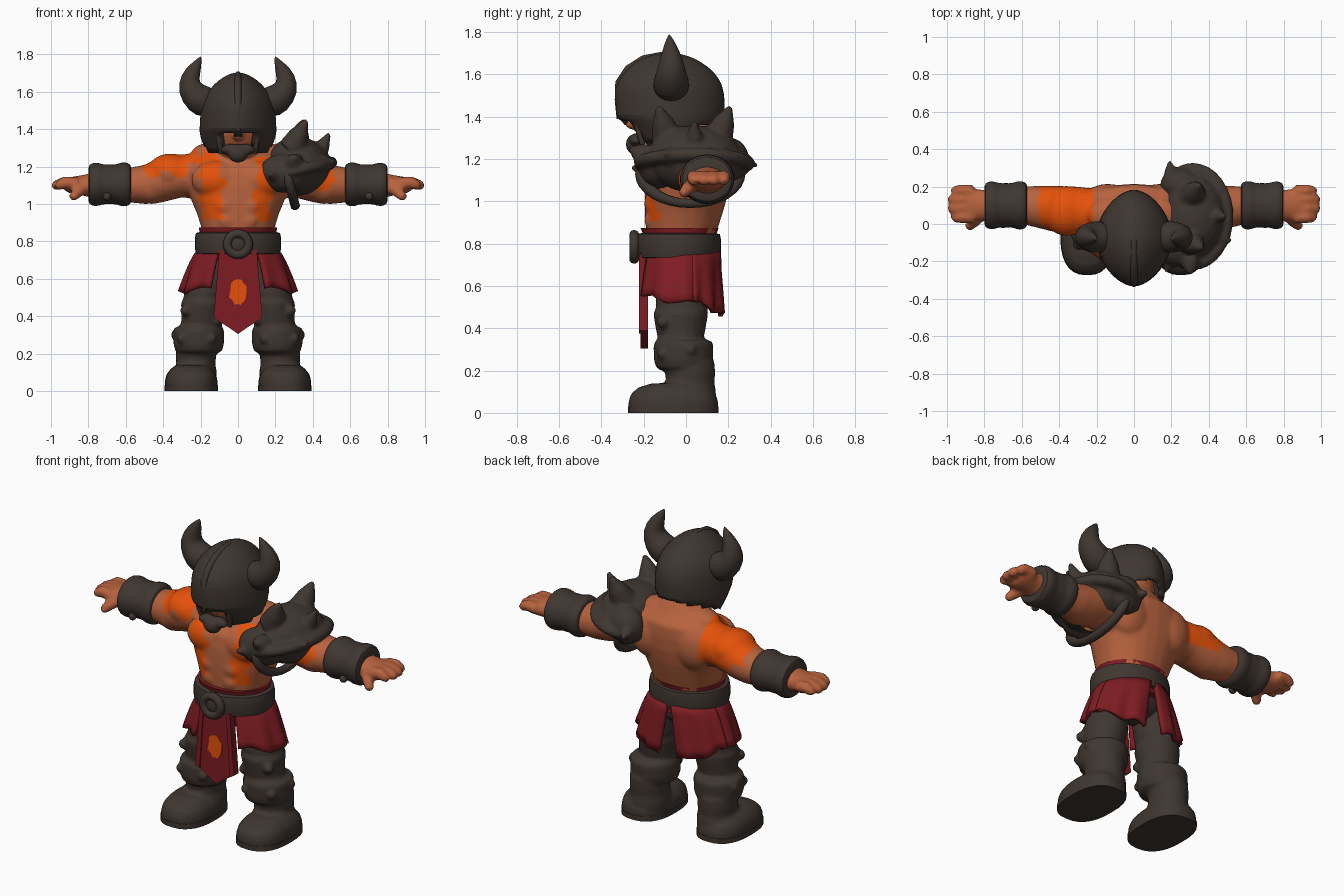
import bpy, bmesh, math
from mathutils import Vector

if "Cube" in bpy.data.objects:
    bpy.data.objects.remove(bpy.data.objects["Cube"])

pi, sin, cos = math.pi, math.sin, math.cos


def colour(name, rgb):
    m = bpy.data.materials.new(name)
    m.diffuse_color = (*rgb, 1)
    m.use_nodes = True
    m.node_tree.nodes["Principled BSDF"].inputs["Base Color"].default_value = m.diffuse_color
    return m


DARK = colour("dark_leather", (0.050, 0.037, 0.030))
SKIN = colour("skin", (0.47, 0.122, 0.048))
PAINT = colour("orange_paint", (0.78, 0.083, 0.003))
RED = colour("red_cloth", (0.21, 0.012, 0.016))


def shade(ob, angle=45):
    bpy.ops.object.select_all(action='DESELECT')
    ob.select_set(True)
    bpy.context.view_layer.objects.active = ob
    bpy.ops.object.shade_smooth_by_angle(angle=math.radians(angle))


def finish(name, bm, mat):
    bmesh.ops.recalc_face_normals(bm, faces=bm.faces)
    me = bpy.data.meshes.new(name)
    bm.to_mesh(me)
    bm.free()
    me.materials.append(mat)
    ob = bpy.data.objects.new(name, me)
    bpy.context.collection.objects.link(ob)
    shade(ob)
    return ob


def apply(ob, kind, **props):
    mod = ob.modifiers.new(kind, kind)
    for k, v in props.items():
        setattr(mod, k, v)
    bpy.context.view_layer.objects.active = ob
    bpy.ops.object.modifier_apply(modifier=mod.name)


def skin_rings(name, rings, mat, sub=0, cap=True, closed=True):
    bm = bmesh.new()
    vs = [[bm.verts.new(p) for p in r] for r in rings]
    n = len(vs[0])
    for a, b in zip(vs, vs[1:]):
        for i in range(n if closed else n - 1):
            j = (i + 1) % n
            bm.faces.new((a[i], a[j], b[j], b[i]))
    if cap:
        bm.faces.new(vs[0])
        bm.faces.new(vs[-1])
    ob = finish(name, bm, mat)
    if sub:
        apply(ob, 'SUBSURF', levels=sub)
    return ob


def loft(name, rows, mat, axis='z', n=24, power=2.0, sub=0, cap=True):
    """rows: position along axis, two centre offsets, two radii"""
    rings = []
    for h, ca, cb, ra, rb in rows:
        ring = []
        for i in range(n):
            c, s = cos(2 * pi * i / n), sin(2 * pi * i / n)
            a = ca + ra * math.copysign(abs(c) ** (2 / power), c)
            b = cb + rb * math.copysign(abs(s) ** (2 / power), s)
            ring.append((a, b, h) if axis == 'z' else (h, a, b))
        rings.append(ring)
    return skin_rings(name, rings, mat, sub, cap)


def tube(name, pts, radii, mat, ref=(0, 1, 0), n=12, sub=0):
    pts = [Vector(p) for p in pts]
    rings = []
    for i, p in enumerate(pts):
        t = (pts[min(i + 1, len(pts) - 1)] - pts[max(i - 1, 0)]).normalized()
        u = Vector(ref) - t * t.dot(Vector(ref))
        u.normalize()
        v = t.cross(u)
        rings.append([p + radii[i] * (u * cos(2 * pi * k / n) + v * sin(2 * pi * k / n)) for k in range(n)])
    return skin_rings(name, rings, mat, sub)


def place(ob, name, scale, mat):
    ob.name, ob.scale = name, scale
    ob.data.materials.append(mat)
    shade(ob)
    bpy.ops.object.transform_apply(location=True, rotation=True, scale=True)
    return ob


def ball(name, loc, size, mat, rot=(0, 0, 0)):
    bpy.ops.mesh.primitive_uv_sphere_add(segments=20, ring_count=12, location=loc, rotation=rot)
    return place(bpy.context.object, name, size, mat)


def ring(name, loc, major, minor, mat, rot=(0, 0, 0), scale=(1, 1, 1)):
    bpy.ops.mesh.primitive_torus_add(location=loc, rotation=rot, major_radius=major, minor_radius=minor,
                                     major_segments=32, minor_segments=10)
    return place(bpy.context.object, name, scale, mat)


def fuse(name, parts, voxel, smooth=3):
    bpy.ops.object.select_all(action='DESELECT')
    for p in parts:
        p.select_set(True)
    bpy.context.view_layer.objects.active = parts[0]
    bpy.ops.object.join()
    ob = bpy.context.object
    ob.name = name
    apply(ob, 'REMESH', mode='VOXEL', voxel_size=voxel)
    if smooth:
        apply(ob, 'SMOOTH', factor=0.5, iterations=smooth)
    shade(ob, 60)
    return ob


# Body: torso, head, arms and hands fused into one skin
body = [loft("torso", [(.78, 0, -.03, .18, .15), (.87, 0, -.02, .195, .17), (.95, 0, -.01, .22, .185),
                       (1.02, 0, 0, .25, .195), (1.1, 0, .01, .275, .2), (1.18, 0, .02, .28, .195),
                       (1.25, 0, .05, .24, .16), (1.3, 0, .04, .15, .12), (1.38, 0, 0, .1, .1)], SKIN, power=2.2),
        ball("head", (0, -.08, 1.42), (.155, .18, .19), SKIN), ball("nose", (0, -.26, 1.37), (.03, .03, .03), SKIN)]
for s in (1, -1):
    body.append(loft("arm", [(s * x, *r) for x, *r in [
        (.15, .06, 1.15, .12, .13), (.3, .07, 1.15, .13, .115), (.42, .08, 1.125, .125, .12),
        (.5, .09, 1.105, .115, .105), (.6, .1, 1.1, .1, .09), (.75, .1, 1.1, .085, .075),
        (.83, .1, 1.1, .085, .055), (.89, .105, 1.1, .095, .045), (.92, .105, 1.1, .085, .035)]], SKIN, 'x'))
    for loc, size in [((.115, -.11, 1.13), (.135, .085, .1)), ((.065, -.16, .99), (.06, .038, .05)),
                      ((.06, -.16, .91), (.05, .038, .045)), ((.14, .13, 1.14), (.13, .085, .14)),
                      ((.36, .07, 1.165), (.13, .135, .105)), ((.13, .05, 1.27), (.12, .09, .06)),
                      ((.46, .07, 1.09), (.1, .1, .09))]:
        body.append(ball("muscle", (s * loc[0], *loc[1:]), size, SKIN))
    for k, tip in enumerate((.975, .995, .995, .975)):
        y = .035 + k * .048
        body.append(tube("finger", [(s * .86, y, 1.11), (s * .93, y, 1.115), (s * (tip - .02), y, 1.1), (s * tip, y, 1.09)],
                         [.033, .032, .028, .014], SKIN))
    body.append(tube("thumb", [(s * .82, .05, 1.09), (s * .86, .005, 1.06), (s * .885, -.015, 1.035), (s * .89, -.02, 1.025)],
                     [.035, .03, .025, .012], SKIN, (0, 0, 1)))
skin = fuse("body", body, .011, 6)

# Body paint: patches on chest and shoulder
skin.data.materials.append(PAINT)
for f in skin.data.polygons:
    x, y, z = f.center
    w = .015 * sin(23 * z) + .01 * sin(61 * z + 40 * x)
    front = f.normal.y < -.3 and y < -.03
    lean = .03 if z > 1.14 else 0
    floor = 1.16 + .025 * sin(45 * x) if y < .1 else (1.09 if x > -.43 else 1.14)
    shoulder = -.525 + w < x < -.27 + .05 * (z > 1.22 or y > .1) and z > floor
    right_chest = front and -.19 - lean + w < x < -.075 - lean + w and .92 < z < 1.285
    left_chest = front and .095 + w < x < .16 + .3 * (z - .92) + w and .91 < z < 1.25
    left_arm = f.normal.y < 0 and .35 < x < .5 + w and 1.07 < z < 1.185
    if shoulder or right_chest or left_chest or left_arm:
        f.material_index = 1

# Helmet shell with open mouth and sloping rear rim
helmet = loft("helmet", [(1.22, 0, -.06, .14, .15), (1.27, 0, -.06, .165, .17), (1.34, 0, -.06, .2, .215),
                         (1.385, 0, -.07, .208, .24), (1.395, 0, -.075, .208, .262), (1.48, 0, -.075, .205, .262),
                         (1.55, 0, -.08, .193, .257), (1.61, 0, -.08, .158, .22), (1.66, 0, -.085, .108, .16),
                         (1.69, 0, -.085, .06, .095), (1.702, 0, -.085, .02, .03)], DARK, power=1.75, sub=1)
bm = bmesh.new()
bm.from_mesh(helmet.data)
cut = []
for f in bm.faces:
    x, y, z = f.calc_center_median()
    mouth = y < -.12 and abs(x) < .095 and z < 1.385 and not (abs(x) < .022 and z > 1.36)
    if mouth or z < 1.255 + max(0, y + .2) * .36:
        cut.append(f)
bmesh.ops.delete(bm, geom=cut, context='FACES')
bm.to_mesh(helmet.data)
bm.free()
apply(helmet, 'SOLIDIFY', thickness=.025, offset=-1)
tube("helmet_crest", [(0, -.312, 1.39), (0, -.318, 1.48), (0, -.315, 1.56), (0, -.272, 1.625), (0, -.2, 1.672), (0, -.1, 1.693),
                      (0, 0, 1.672), (0, .06, 1.64), (0, .1, 1.6)],
     [.016, .019, .02, .02, .019, .017, .014, .012, .008], DARK, (1, 0, 0))
for s in (1, -1):
    tube("brow_ridge", [(s * .01, -.315, 1.43), (s * .08, -.265, 1.47), (s * .15, -.18, 1.53)], [.018, .02, .01], DARK, (0, 0, 1))
    tube("cheek_rim", [(s * .1, -.235, 1.4), (s * .1, -.225, 1.34), (s * .09, -.205, 1.27)], [.017, .016, .012], DARK)
    tube("horn", [(s * .14, -.07, 1.53), (s * .215, -.07, 1.56), (s * .262, -.07, 1.62), (s * .258, -.07, 1.68),
                  (s * .222, -.075, 1.74), (s * .197, -.08, 1.79)], [.09, .087, .07, .052, .03, .003], DARK, n=16, sub=1)

# Beard
fuse("beard", [ball("chin_beard", (0, -.24, 1.27), (.055, .045, .05), DARK)] +
     [ball("beard_tuft", (s * .05, -.235, 1.295), (.045, .035, .025), DARK, (0, s * .3, 0)) for s in (1, -1)], .01)

# Shoulder armour with spikes and armpit strap
armour = [ball("dome", (.32, .04, 1.2), (.175, .225, .16), DARK, (0, .1, 0)),
          ring("dome_rim", (.315, .04, 1.18), .19, .032, DARK, (0, -.22, 0), (1, 1.3, 1)),
          ball("chest_plate", (.25, -.13, 1.165), (.14, .1, .105), DARK),
          ball("back_plate", (.25, .21, 1.19), (.11, .09, .11), DARK)]
for a, b, r in [((.29, -.09, 1.3), (.365, -.13, 1.45), .075), ((.31, .15, 1.3), (.35, .21, 1.45), .075),
                ((.42, .04, 1.25), (.49, .04, 1.38), .055), ((.2, .24, 1.19), (.19, .34, 1.17), .045),
                ((.3, -.2, 1.22), (.3, -.27, 1.25), .055), ((.2, -.18, 1.15), (.17, -.26, 1.16), .045),
                ((.45, -.07, 1.21), (.52, -.09, 1.23), .05), ((.44, .17, 1.21), (.5, .19, 1.23), .05),
                ((.34, .26, 1.2), (.36, .32, 1.18), .045)]:
    a, b = Vector(a), Vector(b)
    armour.append(tube("spike", [a, a.lerp(b, .5), b], [r, r * .7, r * .15], DARK, (.3, .2, 1) if abs(b.z - a.z) < .05 else (0, 1, 0)))
pauldron = fuse("shoulder_armour", armour, .012, 2)
# Keep the armour open underneath so the arm shows
bm = bmesh.new()
bm.from_mesh(pauldron.data)
low = [f for f in bm.faces if f.calc_center_median().z < 1.13 and -.02 < f.calc_center_median().y < .18]
bmesh.ops.delete(bm, geom=low, context='FACES')
bm.to_mesh(pauldron.data)
bm.free()
ring("armpit_strap", (.27, .02, 1.13), .17, .026, DARK, (0, pi / 2 - .25, 0), (.85, 1.33, 1))

# Bracers, belt and buckle
for s in (1, -1):
    loft("bracer", [(s * x, .1, 1.105, r + .012, r) for x, r in [
        (.57, .085), (.573, .108), (.6, .12), (.63, .117), (.65, .106), (.69, .108), (.72, .106), (.74, .115),
        (.77, .118), (.797, .108), (.8, .08)]], DARK, 'x', sub=1)
    ball("bracer_stud", (s * .7, .0, 1.04), (.022, .022, .022), DARK)
loft("waist_cloth", [(.7, 0, -.02, .2, .165), (.85, 0, -.03, .205, .175), (.875, 0, -.03, .21, .185)], RED)
loft("belt", [(z, 0, -.035, .2 + d, .17 + d) for z, d in [(.73, .005), (.735, .025), (.76, .03), (.82, .03), (.845, .025), (.85, .005)]], DARK, n=36)
ring("buckle", (0, -.245, .785), .056, .024, DARK, (pi / 2, 0, 0))
ball("buckle_plate", (0, -.235, .785), (.05, .025, .05), DARK)
ball("hips", (0, -.01, .68), (.17, .13, .09), DARK)

# Skirt flaps: sweeps around the hips, wavy and flaring to the hem
for s in (1, -1):
    for part, a0, a1, hem0, hem1 in [("skirt_side", 28, 112, .55, .515), ("skirt_back", 105, 176, .53, .45)]:
        rows = []
        for k in range(7):
            t = k / 6
            row = []
            for i in range(15):
                u = i / 14
                a = math.radians(a0 + (a1 - a0) * (u if part == "skirt_side" else u * (1 - .12 * t)))
                wave = .012 * t * cos(u * 5 * pi)
                z = .76 + (hem0 + (hem1 - hem0) * u - .76) * t + .012 * t * sin(u * 9)
                row.append((s * sin(a) * (.2 + .1 * t ** .7 + wave), -.02 - cos(a) * (.175 + .025 * t + wave), z))
            rows.append(row)
        flap = skin_rings(part, rows, RED, cap=False, closed=False)
        apply(flap, 'SOLIDIFY', thickness=.022, offset=0)


# Hanging front panel with border folds and emblem
def plate(name, outline, y, depth, mat):
    bm = bmesh.new()
    f = bm.faces.new([bm.verts.new((x, y, z)) for x, z in outline])
    ext = bmesh.ops.extrude_face_region(bm, geom=[f])
    for v in ext['geom']:
        if isinstance(v, bmesh.types.BMVert):
            v.co.y += depth
    return finish(name, bm, mat)


plate("front_panel", [(-.1, .76), (.1, .76), (.13, .39), (.05, .34), (0, .305), (-.05, .34), (-.13, .39)], -.215, .035, RED)
for s in (1, -1):
    plate("panel_border", [(s * .075, .75), (s * .1, .75), (s * .13, .39), (s * .1, .375)], -.222, .012, RED)
plate("emblem", [((.045 + .008 * sin(k * 2.3)) * cos(k * pi / 8), .53 + (.07 + .01 * sin(k * 3.1)) * sin(k * pi / 8))
                 for k in range(16)], -.22, .008, PAINT)

# Legs and boots
for s in (1, -1):
    leg = loft("leg", [(z, s * cx, cy, rx, ry) for z, cx, cy, rx, ry in [
        (.72, .1, -.01, .08, .11), (.62, .145, -.015, .105, .12), (.52, .175, -.02, .115, .125), (.5, .18, -.02, .11, .12),
        (.47, .185, -.025, .12, .13), (.4, .19, -.025, .112, .118), (.36, .195, -.025, .11, .11), (.3, .2, -.02, .11, .11)]], DARK)
    cuff = loft("cuff", [(z, s * .21, -.012, r, r + .005) for z, r in [
        (.2, .1), (.215, .125), (.25, .135), (.32, .137), (.34, .128), (.345, .1)]], DARK)
    shaft = loft("shaft", [(z, s * .225, .02, r, r + .01) for z, r in [(0, .11), (.1, .112), (.14, .105), (.19, .108), (.24, .105)]], DARK)
    foot = loft("foot", [(z, s * .25, cy, rx, ry) for z, cy, rx, ry in [
        (0, -.06, .141, .212), (.055, -.06, .141, .212), (.09, -.06, .132, .2),
        (.12, -.06, .108, .165), (.14, -.04, .08, .12)]], DARK, power=2.5)
    studs = [ball("stud", (s * x, y, z), (r, r, r), DARK) for x, y, z, r in [
        (.3, -.11, .28, .028), (.14, -.13, .28, .025), (.28, -.11, .43, .03), (.11, -.1, .38, .028), (.33, .02, .3, .03)]]
    fuse("left_leg" if s > 0 else "right_leg", [leg, cuff, shaft, foot] + studs, .012, 1)
    loft("sole", [(z, s * .25, -.06, .144, .214) for z in (0, .03)], DARK, n=28, power=2.5)
